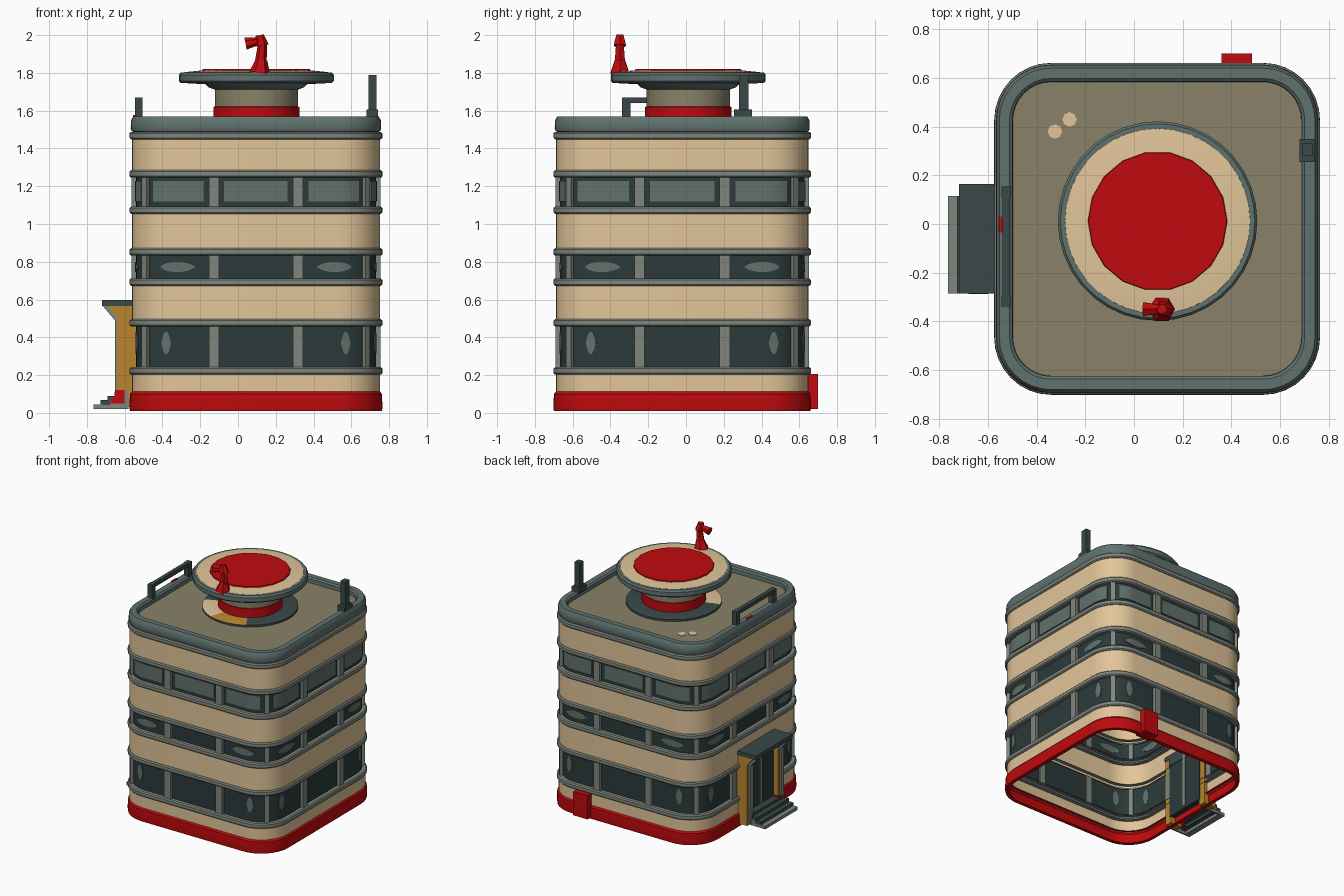
import bpy, bmesh, math
from mathutils import Vector

if "Cube" in bpy.data.objects:
    bpy.data.objects.remove(bpy.data.objects["Cube"], do_unlink=True)


def material(name, r, g, b):
    m = bpy.data.materials.new(name)
    m.use_nodes = True
    m.diffuse_color = (r, g, b, 1)
    m.node_tree.nodes["Principled BSDF"].inputs["Base Color"].default_value = (r, g, b, 1)
    return m


BEIGE = material("beige_wall", .76, .56, .32)
RED = material("red_paint", .53, .003, .004)
TEAL = material("slate_trim", .115, .17, .158)
DARK = material("dark_slate", .042, .066, .065)
GLASS = material("dark_glass", .025, .042, .042)
SHINE = material("light_glass", .12, .165, .15)
GREY = material("grey_band", .215, .24, .205)
ROOF = material("olive_roof", .25, .222, .14)
AMBER = material("amber_wood", .48, .235, .03)

CX, CY = .095, -.02       # tower centre
HALF, RAD = .657, .22     # half width and corner radius
DEEPER = .012             # extra half depth
FLAT = HALF - RAD
ARC = math.pi * RAD / 4   # half of one corner arc
EDGE = FLAT + ARC         # from side middle to corner middle


def finish(name, bm, mat, smooth=True):
    me = bpy.data.meshes.new(name)
    bm.to_mesh(me)
    bm.free()
    me.materials.append(mat)
    ob = bpy.data.objects.new(name, me)
    bpy.context.collection.objects.link(ob)
    if smooth:
        bpy.ops.object.select_all(action='DESELECT')
        ob.select_set(True)
        bpy.context.view_layer.objects.active = ob
        bpy.ops.object.shade_smooth_by_angle(angle=math.radians(35))
    return ob


def wall_point(side, t, off, z):
    """Point on the rounded square wall, t measured from the side's middle."""
    x, y = t, -(HALF + off)
    if abs(t) > FLAT:
        a = (abs(t) - FLAT) / RAD
        x = math.copysign(FLAT + (RAD + off) * math.sin(a), t)
        y = -(FLAT + (RAD + off) * math.cos(a))
    for _ in range(side):
        x, y = -y, x
    return Vector((CX + x, CY + y * (1 + DEEPER / HALF), z))


def wall_ring(off, z):
    steps = [-EDGE + ARC * i / 4 for i in range(5)]
    steps += [-t for t in reversed(steps)]
    return [wall_point(k, t, off, z) for k in range(4) for t in steps[:-1]]


def round_ring(r, z, n=36, x=.097, y=.012):
    return [Vector((x + r * math.cos(math.tau * i / n), y + r * math.sin(math.tau * i / n), z))
            for i in range(n)]


def loft(name, ring, profile, mat, cap=False):
    bm = bmesh.new()
    rows = [[bm.verts.new(p) for p in ring(*q)] for q in profile]
    n = len(rows[0])
    for a, b in zip(rows, rows[1:]):
        for i in range(n):
            j = (i + 1) % n
            bm.faces.new((a[i], a[j], b[j], b[i]))
    if cap:
        bm.faces.new(rows[-1])
    return finish(name, bm, mat)


def patch(name, side, t0, t1, z0, z1, off0, off1, mat, oval=False):
    """Curved slab that follows the wall."""
    bm = bmesh.new()
    n = 10
    cols = []
    for i in range(n + 1):
        t = t0 + (t1 - t0) * i / n
        k = max(.08, math.sin(math.pi * i / n) ** .6) if oval else 1
        zm, zh = (z0 + z1) / 2, (z1 - z0) / 2 * k
        corners = ((off0, zm - zh), (off1, zm - zh), (off1, zm + zh), (off0, zm + zh))
        cols.append([bm.verts.new(wall_point(side, t, o, z)) for o, z in corners])
    for a, b in zip(cols, cols[1:]):
        for i in range(4):
            j = (i + 1) % 4
            bm.faces.new((a[i], b[i], b[j], a[j]))
    bm.faces.new(cols[0])
    bm.faces.new(cols[-1][::-1])
    bmesh.ops.recalc_face_normals(bm, faces=bm.faces)
    return finish(name, bm, mat)


def prism(name, outline, y0, y1, mat):
    """Side outline in x and z, extruded along y."""
    bm = bmesh.new()
    f = bm.faces.new([bm.verts.new((x, y0, z)) for x, z in outline])
    new = bmesh.ops.extrude_face_region(bm, geom=[f])["geom"]
    bmesh.ops.translate(bm, vec=(0, y1 - y0, 0),
                        verts=[v for v in new if isinstance(v, bmesh.types.BMVert)])
    bmesh.ops.recalc_face_normals(bm, faces=bm.faces)
    return finish(name, bm, mat, False)


def box(name, x0, x1, y0, y1, z0, z1, mat):
    return prism(name, [(x0, z0), (x1, z0), (x1, z1), (x0, z1)], y0, y1, mat)


def rod(name, p, q, r0, r1, mat):
    p, q = Vector(p), Vector(q)
    bm = bmesh.new()
    bmesh.ops.create_cone(bm, cap_ends=True, segments=6, radius1=r0, radius2=r1, depth=(q - p).length)
    bmesh.ops.rotate(bm, verts=bm.verts, matrix=(q - p).to_track_quat('Z', 'Y').to_matrix())
    bmesh.ops.translate(bm, verts=bm.verts, vec=(p + q) / 2)
    return finish(name, bm, mat, False)


# Open-bottomed walls
loft("red_base", wall_ring, [(-.02, .01), (.01, .01), (.013, .03), (.01, .1), (0, .112), (-.02, .112)], RED)
for i, (lo, hi) in enumerate([(.11, .21), (.48, .68), (.86, 1.07), (1.27, 1.46)]):
    loft(f"wall_{i}", wall_ring, [(0, lo), (0, hi)], BEIGE)

# Ledges above and below each window row
for i, z in enumerate([.222, .477, .692, .852, 1.073, 1.265, 1.468]):
    loft(f"ledge_{i}", wall_ring, [(-.03, z - .02), (.004, z - .02), (.012, z - .012),
                                   (.012, z + .012), (.004, z + .02), (-.03, z + .02)], GREY)

# Window rows: glass, mullions and reflections
for row, (lo, hi) in enumerate([(.24, .46), (.71, .835), (1.09, 1.248)]):
    loft(f"glass_{row}", wall_ring, [(-.022, lo), (-.022, hi)], GLASS)
    for side in range(4):
        tag = f"{row}_{side}"
        for s in (-1, 1):
            patch(f"mullion_{tag}_{s}", side, s * .222 - .027, s * .222 + .027, lo, hi, -.03, .002, GREY)
        patch(f"corner_mullion_{tag}", side, EDGE - .018, EDGE, lo, hi, -.03, 0, GREY)
        patch(f"corner_mullion_b_{tag}", side, -EDGE, -EDGE + .018, lo, hi, -.03, 0, GREY)
        panes = [(-.168, .168), (.278, EDGE - .05), (.05 - EDGE, -.278)]
        for p, (t0, t1) in enumerate(panes):
            if row == 2:
                patch(f"reflection_{tag}_{p}", side, t0, t1, lo + .03, hi - .02, -.024, -.017, SHINE)
            elif p:
                mid = (t0 + t1) / 2
                w = .095 if row else .028
                mid += 0 if row else math.copysign(.06, mid)
                z0, z1 = (lo + .035, hi - .035) if row else (.31, .43)
                patch(f"reflection_{tag}_{p}", side, mid - w, mid + w, z0, z1, -.024, -.018, SHINE, True)

# Parapet and roof
loft("parapet", wall_ring, [(-.02, 1.485), (0, 1.49), (.006, 1.505), (.004, 1.55), (-.008, 1.57),
                            (-.05, 1.57), (-.062, 1.56), (-.065, 1.51)], TEAL)
loft("roof_deck", wall_ring, [(-.06, 1.53)], ROOF, True)
for x, y in ((-.325, .38), (-.265, .43)):
    loft("roof_spot", lambda r, z: round_ring(r, z, 8, x, y), [(.03, 1.53), (.03, 1.534)], BEIGE, True)

# Round rooftop pavilion, its foot partly repainted by direction
foot = loft("pavilion_foot", round_ring, [(.34, 1.525), (.34, 1.545), (.325, 1.55), (.21, 1.551)], DARK)
foot.data.materials.append(BEIGE)
foot.data.materials.append(AMBER)
for f in foot.data.polygons:
    angle = math.degrees(math.atan2(f.center.y, f.center.x - .097)) % 360
    if f.normal.z > .9 and 195 < angle < 300:
        f.material_index = 1 if angle < 245 else 2
loft("red_collar", round_ring, [(.228, 1.54), (.228, 1.62), (.215, 1.622)], RED)
loft("pavilion_stem", round_ring, [(.22, 1.62), (.22, 1.715)], ROOF)
loft("saucer_rim", round_ring, [(.215, 1.71), (.25, 1.722), (.27, 1.74), (.40, 1.747), (.41, 1.757),
                                (.41, 1.79), (.40, 1.803), (.378, 1.803)], TEAL)
loft("saucer_top", round_ring, [(.382, 1.80), (.38, 1.804), (.30, 1.812)], BEIGE, True)
loft("red_disc", lambda r, z: round_ring(r, z, 18), [(.288, 1.808), (.284, 1.82)], RED, True)

# Red loudspeaker on the saucer
rod("speaker_base", (.115, -.35, 1.80), (.125, -.35, 1.87), .056, .03, RED)
rod("speaker_post", (.12, -.35, 1.85), (.13, -.35, 1.96), .032, .023, RED)
rod("speaker_head", (.125, -.35, 1.945), (.115, -.35, 2.0), .037, .022, RED)
rod("speaker_horn", (.12, -.35, 1.97), (.04, -.35, 1.955), .018, .032, RED)

# Roof mast and handrail
box("mast", .69, .733, .28, .33, 1.56, 1.79, DARK)
box("mast_foot", .68, .742, .255, .35, 1.56, 1.605, DARK)
for y in (-.34, .11):
    box("rail_post", -.545, -.505, y, y + .045, 1.56, 1.67, DARK)
box("rail_bar", -.54, -.51, -.34, .155, 1.64, 1.67, DARK)
box("rail_marker", -.555, -.54, -.035, .03, 1.567, 1.576, RED)

# Red utility box at the back
box("utility_box", .36, .485, .60, .70, .02, .205, RED)

# Entrance porch on the side
box("porch_roof", -.72, -.53, -.285, .165, .565, .598, DARK)
box("door", -.60, -.53, -.23, .11, .08, .57, GLASS)
box("door_post", -.607, -.525, -.075, -.05, .1, .57, GREY)
box("door_header", -.615, -.525, -.23, .11, .5, .57, DARK)
for y0, y1 in ((-.28, -.22), (.10, .16)):
    prism("porch_side", [(-.535, .03), (-.64, .03), (-.64, .5), (-.69, .565), (-.535, .565)], y0, y1, AMBER)
    prism("porch_flare", [(-.64, .05), (-.652, .05), (-.652, .49), (-.715, .565), (-.69, .565), (-.64, .5)],
          y0, y1 - .02, GREY)
prism("stair_cheek", [(-.60, .05), (-.68, .05), (-.655, .09), (-.65, .12), (-.60, .12)], -.287, -.215, RED)
for i in range(4):
    x, z = -.765 + i * .037, .02 + i * .023
    box(f"step_{i}", x, x + .05, -.285, .115, z, z + .024, DARK if i else GREY)
    for y in (-.284, .10):
        box(f"step_side_{i}", x + .01, -.58, y, y + .014, z, z + .022, GREY)
